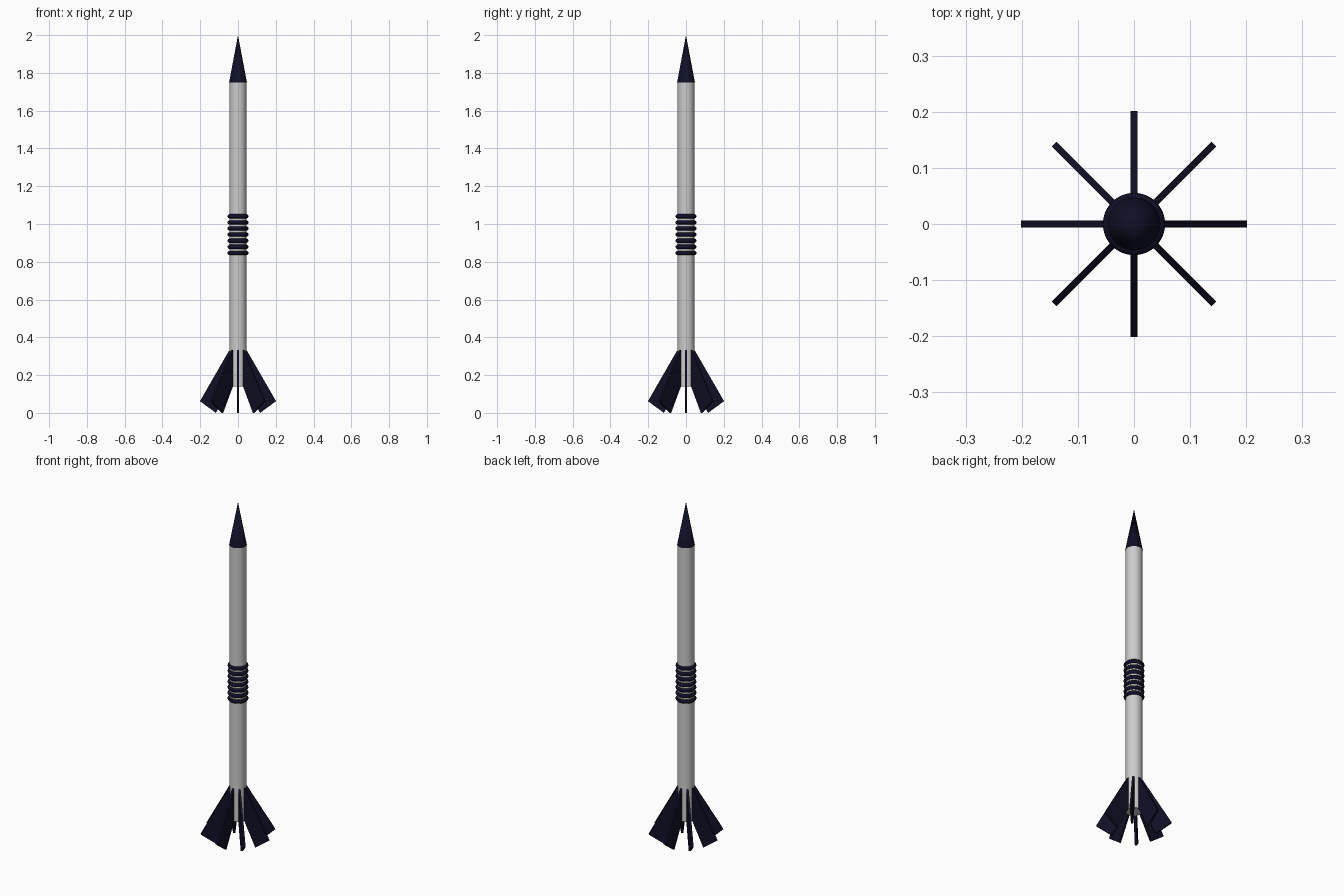
import bpy, bmesh, math
from mathutils import Matrix

if "Cube" in bpy.data.objects:
    bpy.data.objects.remove(bpy.data.objects["Cube"])


def material(name, rgb):
    m = bpy.data.materials.new(name)
    m.diffuse_color = (*rgb, 1)
    m.use_nodes = True
    m.node_tree.nodes["Principled BSDF"].inputs["Base Color"].default_value = m.diffuse_color
    return m


GREY = material("light_grey", (0.6, 0.6, 0.6))
NAVY = material("dark_navy", (0.005, 0.005, 0.02))


def finish(name, mat, smooth=True):
    ob = bpy.context.object
    ob.name = name
    ob.data.materials.append(mat)
    if smooth:
        bpy.ops.object.shade_smooth_by_angle(angle=math.radians(35))
    return ob


# body tube
bpy.ops.mesh.primitive_cylinder_add(vertices=48, radius=0.045, depth=1.61, location=(0, 0, 0.945))
finish("body_tube", GREY)

# nose cone
bpy.ops.mesh.primitive_cone_add(vertices=48, radius1=0.047, radius2=0, depth=0.25, location=(0, 0, 1.875))
finish("nose_cone", NAVY)

# stack of rings round the middle
for i in range(7):
    bpy.ops.mesh.primitive_torus_add(major_radius=0.044, minor_radius=0.0115, major_segments=48,
                                     minor_segments=12, location=(0, 0, 0.847 + i * 0.0323))
    finish(f"ring_{i + 1}", NAVY)

# eight swept fins, one profile (radius, height) turned round the axis
PROFILE = [(0.03, 0.332), (0.046, 0.332), (0.2015, 0.062), (0.117, 0.0), (0.045, 0.138), (0.03, 0.165)]
HALF = 0.006
for i in range(8):
    bm = bmesh.new()
    face = bm.faces.new([bm.verts.new((r, -HALF, z)) for r, z in PROFILE])
    new = bmesh.ops.extrude_face_region(bm, geom=[face])["geom"]
    bmesh.ops.translate(bm, vec=(0, 2 * HALF, 0), verts=[g for g in new if isinstance(g, bmesh.types.BMVert)])
    bmesh.ops.recalc_face_normals(bm, faces=bm.faces)
    bm.transform(Matrix.Rotation(i * math.pi / 4, 4, "Z"))
    mesh = bpy.data.meshes.new(f"fin_{i + 1}")
    bm.to_mesh(mesh)
    bm.free()
    mesh.materials.append(NAVY)
    bpy.context.collection.objects.link(bpy.data.objects.new(f"fin_{i + 1}", mesh))
